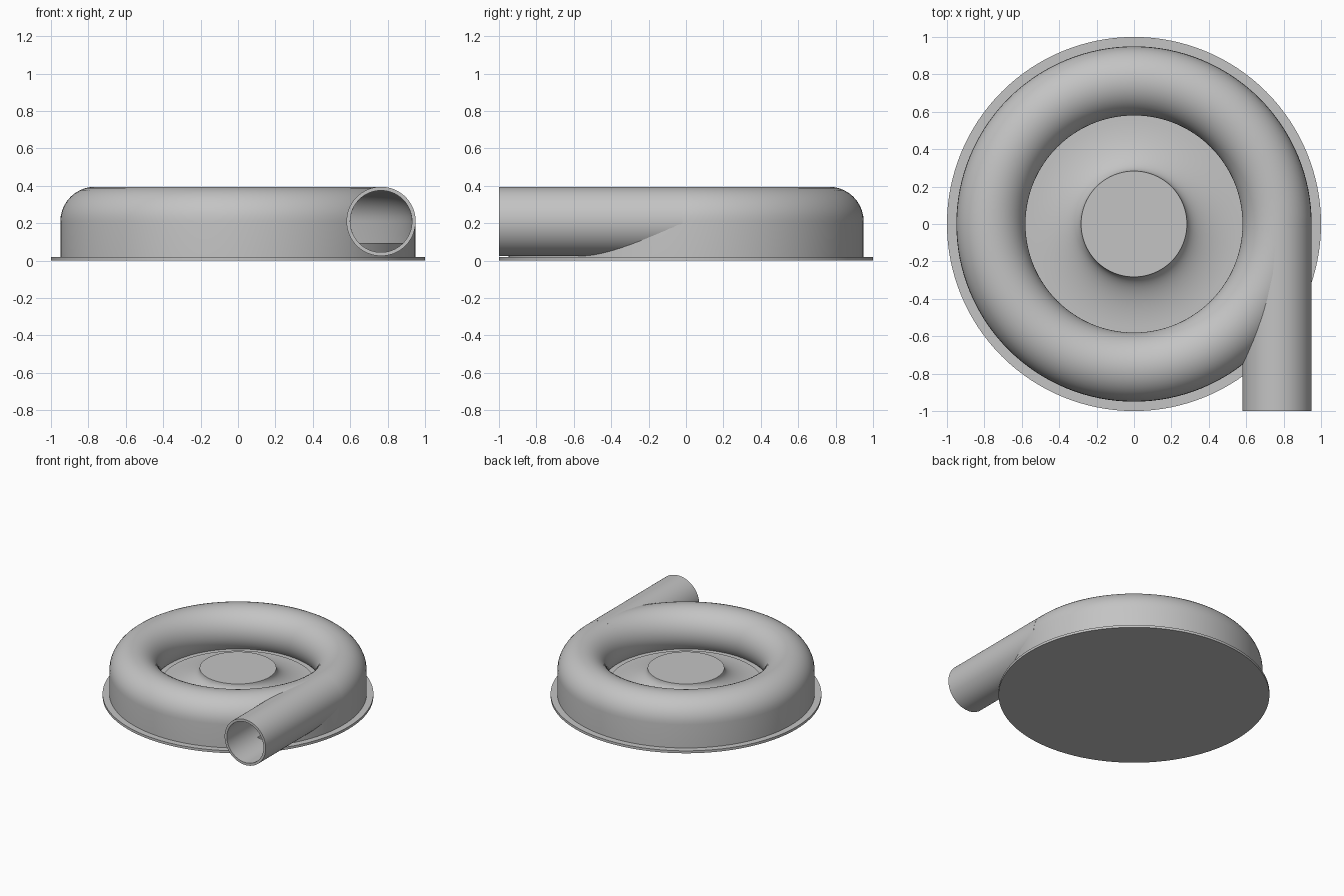
import bpy, bmesh
from math import sin, cos, radians, pi, asin
from mathutils import Matrix

if "Cube" in bpy.data.objects:
    bpy.data.objects.remove(bpy.data.objects["Cube"])

grey = bpy.data.materials.new("plain_grey")
grey.use_nodes = True
colour = (0.55, 0.55, 0.55, 1)
grey.diffuse_color = colour
grey.node_tree.nodes["Principled BSDF"].inputs["Base Color"].default_value = colour

RING, TUBE, MID_Z = 0.765, 0.185, 0.21   # scroll centre radius, tube radius, axis height
WALL, PLATE, FLOOR = 0.02, 0.02, 0.095
BORE = TUBE - WALL


def lathe(name, profile, steps=128, closed=False, matrix=None):
    """Revolve (radius, height) points around z."""
    bm = bmesh.new()
    rings = [[bm.verts.new((r * cos(2 * pi * i / steps), r * sin(2 * pi * i / steps), z))
              for i in range(steps)] for r, z in profile]
    pairs = list(zip(rings, rings[1:]))
    if closed:
        pairs.append((rings[-1], rings[0]))
    for a, b in pairs:
        for i in range(steps):
            j = (i + 1) % steps
            bm.faces.new((a[i], a[j], b[j], b[i]))
    bmesh.ops.remove_doubles(bm, verts=bm.verts, dist=1e-5)
    if matrix:
        bm.transform(matrix)
    bmesh.ops.recalc_face_normals(bm, faces=bm.faces)
    mesh = bpy.data.meshes.new(name)
    bm.to_mesh(mesh)
    bm.free()
    mesh.materials.append(grey)
    obj = bpy.data.objects.new(name, mesh)
    bpy.context.collection.objects.link(obj)
    return obj


def arc(radius, start, end, count=24):
    """Points on the scroll's round section."""
    return [(RING + radius * cos(start + (end - start) * i / count),
             MID_Z + radius * sin(start + (end - start) * i / count))
            for i in range(count + 1)]


def disc(name, radius, low, high):
    return lathe(name, [(0, low), (radius, low), (radius, high), (0, high)])


# Base plate and raised inner floor
parts = [disc("base_plate", 1.0, 0, PLATE),
         disc("inner_floor", RING + BORE + 0.005, PLATE / 2, FLOOR)]

# Scroll casing: straight outer wall, round top, undercut inner lip
outer = [(RING + TUBE, PLATE / 2)] + arc(TUBE, 0, pi + asin((MID_Z - FLOOR + 0.005) / TUBE))
inner = arc(BORE, pi + asin((MID_Z - FLOOR + 0.005) / BORE), 0) + [(RING + BORE, PLATE / 2)]
casing = lathe("scroll_casing", outer + inner, closed=True)
parts.append(casing)

# Central hub flaring down to the floor
hub_r, rim_r, hub_z, rim_z = 0.283, 0.575, 0.23, 0.102
flare = [(rim_r - (rim_r - hub_r) * cos(radians(a)),
          hub_z - (hub_z - rim_z) * sin(radians(a))) for a in range(0, 91, 6)]
parts.append(lathe("flared_hub", [(0, hub_z)] + flare + [(rim_r, FLOOR - 0.01), (0, FLOOR - 0.01)]))

# Straight outlet pipe, tangent to the scroll
along_y = Matrix.Translation((RING, 0, MID_Z)) @ Matrix.Rotation(radians(90), 4, "X")
parts.append(lathe("outlet_pipe", [(TUBE, 0.02), (TUBE, 1), (BORE, 1), (BORE, 0.02)],
                   steps=72, closed=True, matrix=along_y))

# Opening from the pipe into the scroll
cut_r = BORE + 0.002
cutter = lathe("outlet_cutter", [(0, 0.03), (cut_r, 0.03), (cut_r, 1.2), (0, 1.2)],
               steps=72, matrix=along_y)
cutter.hide_render = True
cut = casing.modifiers.new("outlet_opening", "BOOLEAN")
cut.operation, cut.object, cut.solver = "DIFFERENCE", cutter, "EXACT"
bpy.context.view_layer.objects.active = casing
bpy.ops.object.modifier_apply(modifier=cut.name)
bpy.data.objects.remove(cutter)

# Smooth curved surfaces, crisp edges
bpy.ops.object.select_all(action="DESELECT")
for part in parts:
    part.select_set(True)
bpy.ops.object.shade_smooth_by_angle(angle=radians(30))
